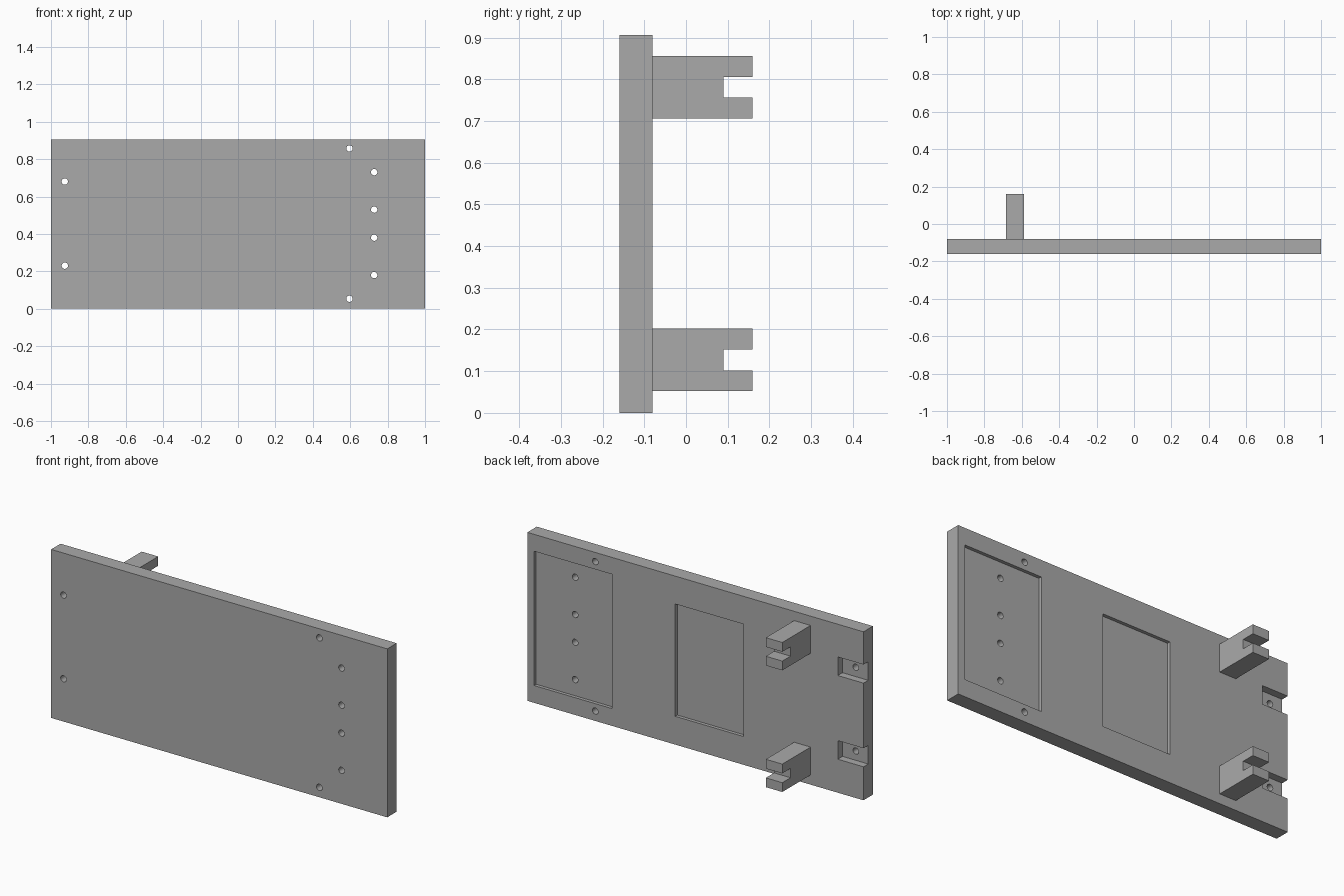
import bpy
import bmesh
from math import radians
from mathutils import Matrix, Vector

if "Cube" in bpy.data.objects:
    bpy.data.objects.remove(bpy.data.objects["Cube"], do_unlink=True)

FRONT, BACK, HEIGHT = -0.16, -0.08, 0.906

grey = bpy.data.materials.new("plain grey")
grey.use_nodes = True
grey.diffuse_color = (0.4, 0.4, 0.4, 1)
grey.node_tree.nodes["Principled BSDF"].inputs["Base Color"].default_value = (0.4, 0.4, 0.4, 1)


def make_object(name, bm):
    bmesh.ops.recalc_face_normals(bm, faces=bm.faces)
    mesh = bpy.data.meshes.new(name)
    bm.to_mesh(mesh)
    bm.free()
    mesh.materials.append(grey)
    obj = bpy.data.objects.new(name, mesh)
    bpy.context.collection.objects.link(obj)
    return obj


def add_box(bm, x, y, z):
    low, high = Vector((x[0], y[0], z[0])), Vector((x[1], y[1], z[1]))
    size = high - low
    matrix = Matrix.Translation((low + high) / 2) @ Matrix.Diagonal((*size, 1))
    bmesh.ops.create_cube(bm, size=1, matrix=matrix)


def cut(target, cutter):
    cutter.hide_render = True
    mod = target.modifiers.new("cut", "BOOLEAN")
    mod.operation = "DIFFERENCE"
    mod.solver = "EXACT"
    mod.object = cutter
    bpy.context.view_layer.objects.active = target
    bpy.ops.object.modifier_apply(modifier=mod.name)
    bpy.data.objects.remove(cutter, do_unlink=True)


# Main plate
bm = bmesh.new()
add_box(bm, (-1, 1), (FRONT, BACK), (0, HEIGHT))
plate = make_object("plate", bm)

# Shallow rear pockets and the two deeper notches open at the end
bm = bmesh.new()
add_box(bm, (0.495, 0.96), (BACK - 0.018, 0), (0.093, 0.815))
add_box(bm, (-0.286, 0.12), (BACK - 0.018, 0), (0.152, 0.756))
for z in (0.23, 0.68):
    add_box(bm, (-1.1, -0.847), (BACK - 0.04, 0), (z - 0.05, z + 0.05))
cut(plate, make_object("pocket_cutter", bm))

# Screw holes through the plate, in columns
bm = bmesh.new()
columns = {-0.926: (0.23, 0.68),
           0.596: (0.053, 0.857),
           0.728: (0.18, 0.38, 0.53, 0.73)}
for x, heights in columns.items():
    for z in heights:
        matrix = Matrix.Translation((x, -0.12, z)) @ Matrix.Rotation(radians(90), 4, "X")
        bmesh.ops.create_cone(bm, cap_ends=True, segments=24, radius1=0.017,
                              radius2=0.017, depth=0.3, matrix=matrix)
cut(plate, make_object("hole_cutter", bm))


# Slotted brackets standing out from the back
def bracket(name, z):
    tip, slot = 0.16, 0.09
    profile = [(BACK, 0), (tip, 0), (tip, 0.05), (slot, 0.05),
               (slot, 0.1), (tip, 0.1), (tip, 0.15), (BACK, 0.15)]
    bm = bmesh.new()
    face = bm.faces.new([bm.verts.new((-0.685, y, z + h)) for y, h in profile])
    side = bmesh.ops.extrude_face_region(bm, geom=[face])
    verts = [g for g in side["geom"] if isinstance(g, bmesh.types.BMVert)]
    bmesh.ops.translate(bm, verts=verts, vec=(0.098, 0, 0))
    make_object(name, bm)


bracket("lower_bracket", 0.052)
bracket("upper_bracket", 0.706)
